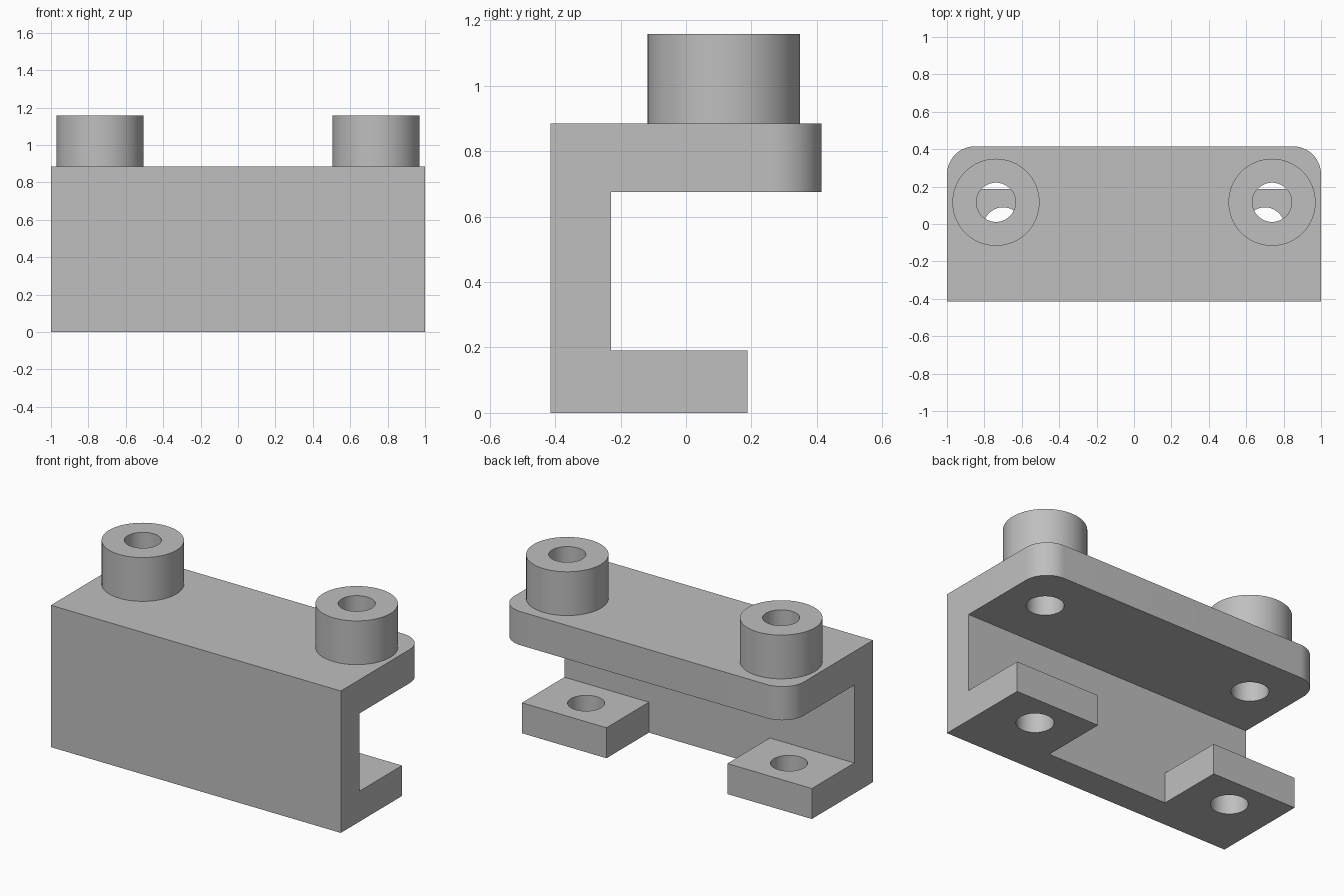
import bpy, bmesh, math
from mathutils import Matrix, Vector

cube = bpy.data.objects.get("Cube")
if cube:
    bpy.data.objects.remove(cube, do_unlink=True)

# Main dimensions
BACK, WALL, FOOT_END = 0.415, -0.23, 0.188
FOOT_TOP, PLATE_BOTTOM, PLATE_TOP, BOSS_TOP = 0.19, 0.675, 0.885, 1.158
FOOT_INNER, CORNER_RADIUS = 0.417, 0.15
BOSS_X, BOSS_Y, BOSS_RADIUS, HOLE_RADIUS = 0.738, 0.116, 0.233, 0.105
FOOT_HOLE_X, FOOT_HOLE_Y = 0.70, -0.016
SEGMENTS = 64

grey = bpy.data.materials.new("plain grey")
grey.use_nodes = True
colour = (0.52, 0.52, 0.52, 1)
grey.diffuse_color = colour
grey.node_tree.nodes["Principled BSDF"].inputs["Base Color"].default_value = colour


def make_object(name, bm):
    bmesh.ops.recalc_face_normals(bm, faces=bm.faces[:])
    mesh = bpy.data.meshes.new(name)
    bm.to_mesh(mesh)
    bm.free()
    mesh.materials.append(grey)
    obj = bpy.data.objects.new(name, mesh)
    bpy.context.collection.objects.link(obj)
    return obj


def select(obj):
    bpy.ops.object.select_all(action='DESELECT')
    obj.select_set(True)
    bpy.context.view_layer.objects.active = obj


def smooth(obj):
    select(obj)
    bpy.ops.object.shade_smooth_by_angle(angle=math.radians(30))


def cut(target, cutter):
    mod = target.modifiers.new("cut", 'BOOLEAN')
    mod.operation, mod.solver, mod.object = 'DIFFERENCE', 'EXACT', cutter
    select(target)
    bpy.ops.object.modifier_apply(modifier=mod.name)
    bpy.data.objects.remove(cutter, do_unlink=True)


def hole_cutter(x, y, z0, z1):
    bm = bmesh.new()
    bmesh.ops.create_cone(bm, cap_ends=True, segments=SEGMENTS, radius1=HOLE_RADIUS,
                          radius2=HOLE_RADIUS, depth=z1 - z0,
                          matrix=Matrix.Translation((x, y, (z0 + z1) / 2)))
    cutter = make_object("hole_cutter", bm)
    cutter.hide_render = True
    return cutter


# C-shaped bracket: side profile extruded along x
profile = [(-BACK, 0), (FOOT_END, 0), (FOOT_END, FOOT_TOP), (WALL, FOOT_TOP),
           (WALL, PLATE_BOTTOM), (BACK, PLATE_BOTTOM), (BACK, PLATE_TOP), (-BACK, PLATE_TOP)]
bm = bmesh.new()
face = bm.faces.new([bm.verts.new((-1, y, z)) for y, z in profile])
extruded = bmesh.ops.extrude_face_region(bm, geom=[face])["geom"]
bmesh.ops.translate(bm, vec=(2, 0, 0),
                    verts=[v for v in extruded if isinstance(v, bmesh.types.BMVert)])
# Rounded rear corners of the top plate
corners = [e for e in bm.edges if all(v.co.y > BACK - 0.01 for v in e.verts)
           and abs(e.verts[0].co.x - e.verts[1].co.x) < 0.01]
bmesh.ops.bevel(bm, geom=corners, offset=CORNER_RADIUS, segments=16, profile=0.5,
                affect='EDGES')
bracket = make_object("bracket", bm)

# Gap between the two feet
bm = bmesh.new()
bmesh.ops.create_cube(bm, size=1)
gap_end, gap_height = 0.6, 0.5
bmesh.ops.scale(bm, vec=(2 * FOOT_INNER, gap_end - WALL, gap_height), verts=bm.verts[:])
bmesh.ops.translate(bm, vec=(0, (gap_end + WALL) / 2, 0), verts=bm.verts[:])
gap = make_object("gap_cutter", bm)
gap.hide_render = True
cut(bracket, gap)

for side, label in ((1, "left"), (-1, "right")):
    # Bolt holes in the plate and foot
    cut(bracket, hole_cutter(side * BOSS_X, BOSS_Y, PLATE_BOTTOM - 0.1, PLATE_TOP + 0.1))
    cut(bracket, hole_cutter(side * FOOT_HOLE_X, FOOT_HOLE_Y, -0.1, FOOT_TOP + 0.1))

    # Hollow boss: open section spun round the hole axis
    bm = bmesh.new()
    centre = Vector((side * BOSS_X, BOSS_Y, 0))
    section = [(HOLE_RADIUS, PLATE_TOP), (HOLE_RADIUS, BOSS_TOP),
               (BOSS_RADIUS, BOSS_TOP), (BOSS_RADIUS, PLATE_TOP)]
    points = [bm.verts.new(centre + Vector((r, 0, z))) for r, z in section]
    edges = [bm.edges.new(pair) for pair in zip(points, points[1:])]
    bmesh.ops.spin(bm, geom=points + edges, cent=centre, axis=(0, 0, 1),
                   angle=math.tau, steps=SEGMENTS)
    bmesh.ops.remove_doubles(bm, verts=bm.verts[:], dist=0.0005)
    # Close the underside so the normals face outward
    rims = [e for e in bm.edges if e.is_boundary]
    bmesh.ops.bridge_loops(bm, edges=rims)
    smooth(make_object(label + "_boss", bm))

smooth(bracket)
